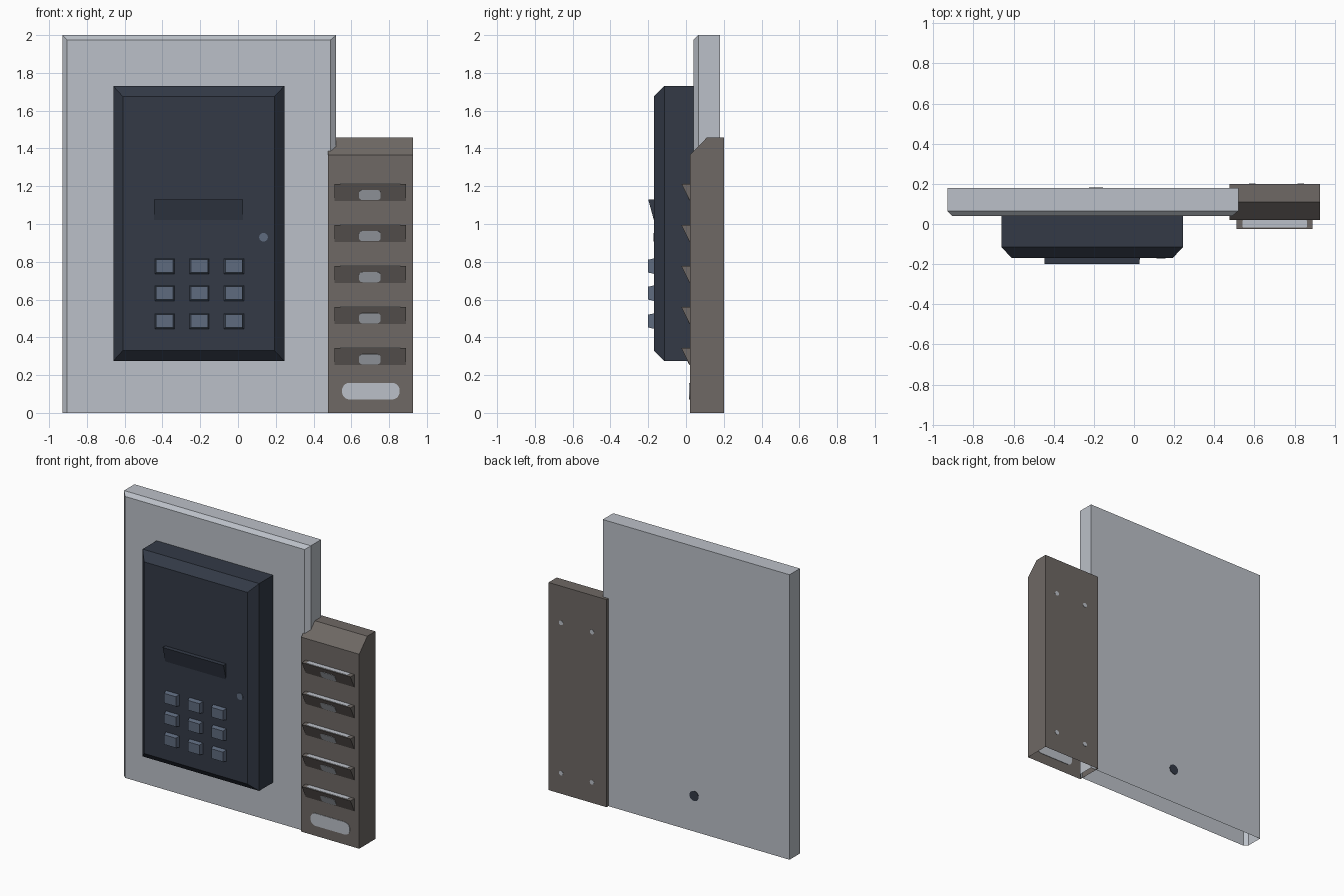
import bpy, bmesh, math
from mathutils import Matrix

if "Cube" in bpy.data.objects:
    bpy.data.objects.remove(bpy.data.objects["Cube"])


def material(name, rgb):
    m = bpy.data.materials.new(name)
    m.diffuse_color = (*rgb, 1)
    m.use_nodes = True
    m.node_tree.nodes["Principled BSDF"].inputs["Base Color"].default_value = m.diffuse_color
    return m


GREY = material("light_grey", (0.50, 0.53, 0.58))
NAVY = material("dark_navy", (0.033, 0.042, 0.062))
BROWN = material("warm_brown", (0.158, 0.140, 0.129))
BLUE = material("slate_blue", (0.112, 0.145, 0.21))


def finish(name, bm, mat):
    bmesh.ops.recalc_face_normals(bm, faces=bm.faces)
    me = bpy.data.meshes.new(name)
    bm.to_mesh(me)
    bm.free()
    me.materials.append(mat)
    ob = bpy.data.objects.new(name, me)
    bpy.context.collection.objects.link(ob)
    return ob


def loft(name, rings, mat, open_bottom=False):
    """Skin rectangles (x0, x1, z0, z1, y) from back to front."""
    bm = bmesh.new()
    loops = [[bm.verts.new((x, y, z)) for x, z in ((x0, z0), (x1, z0), (x1, z1), (x0, z1))]
             for x0, x1, z0, z1, y in rings]
    for a, b in zip(loops, loops[1:]):
        for i in range(1 if open_bottom else 0, 4):
            j = (i + 1) % 4
            bm.faces.new((a[i], a[j], b[j], b[i]))
    bm.faces.new(loops[0])
    bm.faces.new(loops[-1])
    return finish(name, bm, mat)


def prism(name, profile, x0, x1, mat):
    """Extrude a (y, z) profile along x; the closing edge stays open."""
    bm = bmesh.new()
    a = [bm.verts.new((x0, y, z)) for y, z in profile]
    b = [bm.verts.new((x1, y, z)) for y, z in profile]
    for i in range(len(a) - 1):
        bm.faces.new((a[i], a[i + 1], b[i + 1], b[i]))
    bm.faces.new(a)
    bm.faces.new(b)
    return finish(name, bm, mat)


def plate(name, centre, w, h, r, mat, tilt=0.0, t=0.006):
    """Thin rounded rectangle facing -y, tilted about x."""
    bm = bmesh.new()
    pts = []
    for k, (sx, sz) in enumerate(((1, 1), (-1, 1), (-1, -1), (1, -1))):
        for s in range(6):
            ang = math.pi / 2 * (k + s / 5)
            pts.append((sx * (w / 2 - r) + r * math.cos(ang),
                        sz * (h / 2 - r) + r * math.sin(ang)))
    face = bm.faces.new([bm.verts.new((x, -t / 2, z)) for x, z in pts])
    ext = bmesh.ops.extrude_face_region(bm, geom=[face], use_keep_orig=True)
    new = [g for g in ext["geom"] if isinstance(g, bmesh.types.BMVert)]
    bmesh.ops.translate(bm, verts=new, vec=(0, t, 0))
    bmesh.ops.remove_doubles(bm, verts=bm.verts, dist=1e-5)
    bm.transform(Matrix.Translation(centre) @ Matrix.Rotation(tilt, 4, 'X'))
    return finish(name, bm, mat)


# Back panel: hollow, open underneath, bevelled on three front edges
loft("back_panel", [(-0.93, 0.52, 0, 2.0, 0.18), (-0.93, 0.52, 0, 2.0, 0.065),
                    (-0.905, 0.49, 0, 1.975, 0.04)], GREY, open_bottom=True)
plate("cable_hole", (-0.19, 0.18, 0.25), 0.07, 0.07, 0.0349, NAVY)

# Control box with bevelled front
loft("control_box", [(-0.66, 0.245, 0.275, 1.73, 0.04), (-0.66, 0.245, 0.275, 1.73, -0.115),
                     (-0.61, 0.192, 0.33, 1.675, -0.17)], NAVY)
prism("display_hood", [(-0.17, 1.13), (-0.2, 1.13), (-0.17, 1.02)], -0.445, 0.027, NAVY)
plate("lock", (0.135, -0.17, 0.93), 0.046, 0.046, 0.0229, BLUE)

# Keypad
for row, z in enumerate((0.777, 0.634, 0.486)):
    for col, x in enumerate((-0.388, -0.205, -0.022)):
        loft(f"key_{row}_{col}", [(x - 0.053, x + 0.053, z - 0.041, z + 0.041, -0.168),
                                  (x - 0.045, x + 0.045, z - 0.034, z + 0.034, -0.2)], BLUE)

# Side dispenser: hollow, open underneath, sloped top
prism("dispenser", [(0.02, 0), (0.02, 1.365), (0.11, 1.457), (0.2, 1.457), (0.2, 0)],
      0.477, 0.927, BROWN)
plate("bottom_slot", (0.703, 0.02, 0.115), 0.305, 0.088, 0.04, GREY)

# Five wedge pockets with light openings on top and finger notches in front
for i in range(5):
    top = 1.213 - 0.2175 * i
    prism(f"pocket_{i}", [(0.02, top), (-0.025, top), (0.02, top - 0.09)], 0.512, 0.89, BROWN)
    plate(f"pocket_opening_{i}", (0.701, 0.001, top), 0.32, 0.036, 0.003, GREY,
          tilt=-math.pi / 2, t=0.004)
    plate(f"pocket_notch_{i}", (0.698, 0.0045, top - 0.059), 0.115, 0.06, 0.02, GREY,
          tilt=math.atan(0.5), t=0.004)

# Mounting holes on the dispenser back
for x in (0.59, 0.83):
    for z in (0.145, 1.2):
        plate(f"mount_hole_{x}_{z}", (x, 0.2, z), 0.032, 0.032, 0.0159, GREY, t=0.004)
